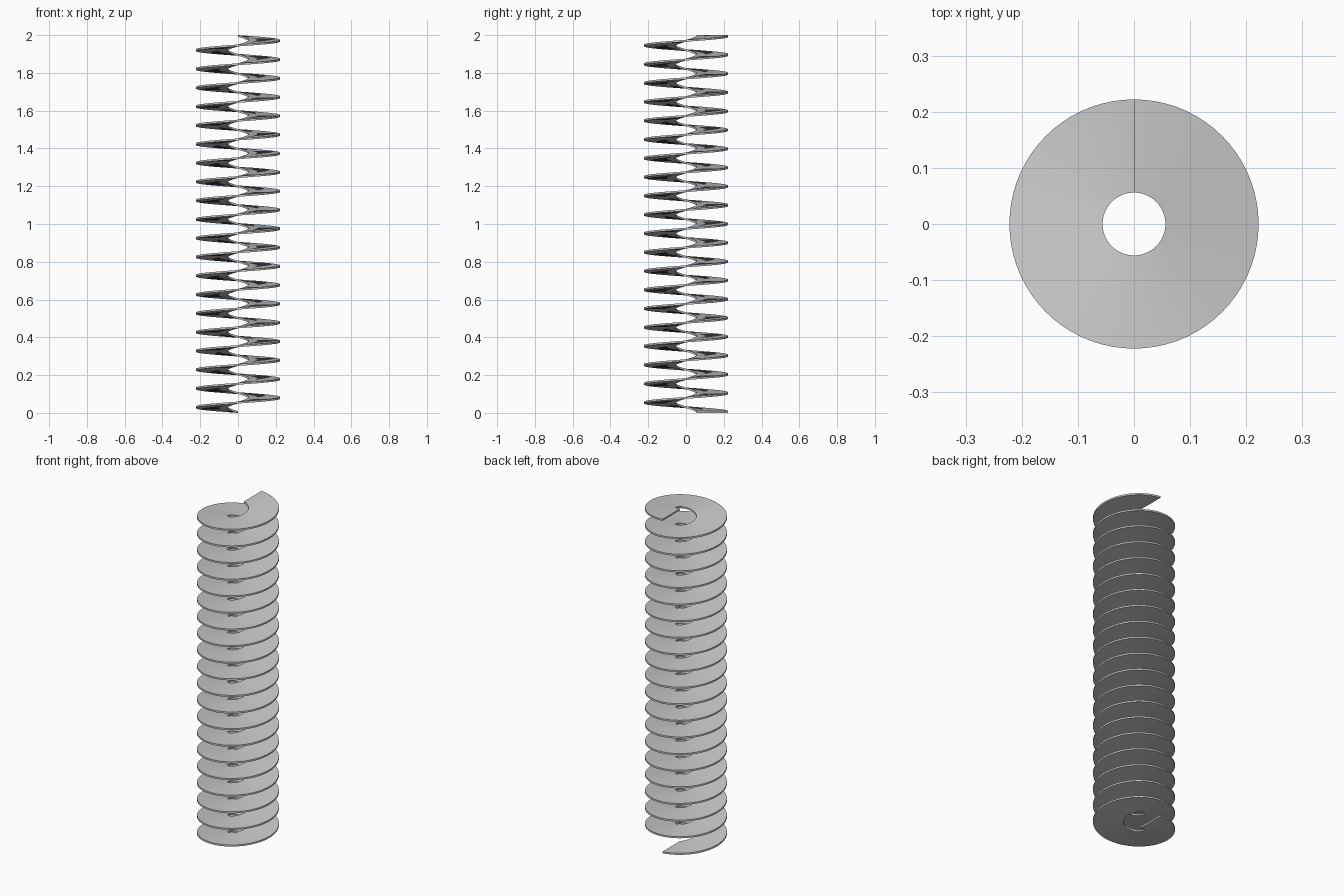
import bpy, bmesh, math

if "Cube" in bpy.data.objects:
    bpy.data.objects.remove(bpy.data.objects["Cube"])

TURNS, STEPS = 20, 72
R_IN, R_OUT = 0.056, 0.222
THICK = 0.01
PITCH = (2.0 - THICK) / TURNS

# Rectangular blade section (radius, height) swept up a right-handed helix
section = [(R_IN, 0), (R_OUT, 0), (R_OUT, THICK), (R_IN, THICK)]
bm = bmesh.new()
rings = []
for i in range(TURNS * STEPS + 1):
    a = math.pi / 2 + 2 * math.pi * i / STEPS
    z0 = PITCH * i / STEPS
    rings.append([bm.verts.new((r * math.cos(a), r * math.sin(a), z0 + z))
                  for r, z in section])

for lo, hi in zip(rings, rings[1:]):
    for j in range(4):
        k = (j + 1) % 4
        bm.faces.new((lo[j], lo[k], hi[k], hi[j]))

# Flat end caps
bm.faces.new(rings[0])
bm.faces.new(rings[-1])
bmesh.ops.recalc_face_normals(bm, faces=bm.faces[:])

mesh = bpy.data.meshes.new("helical_blade")
bm.to_mesh(mesh)
bm.free()
blade = bpy.data.objects.new("helical_blade", mesh)
bpy.context.collection.objects.link(blade)
bpy.context.view_layer.objects.active = blade
blade.select_set(True)
bpy.ops.object.shade_smooth_by_angle(angle=math.radians(30))
